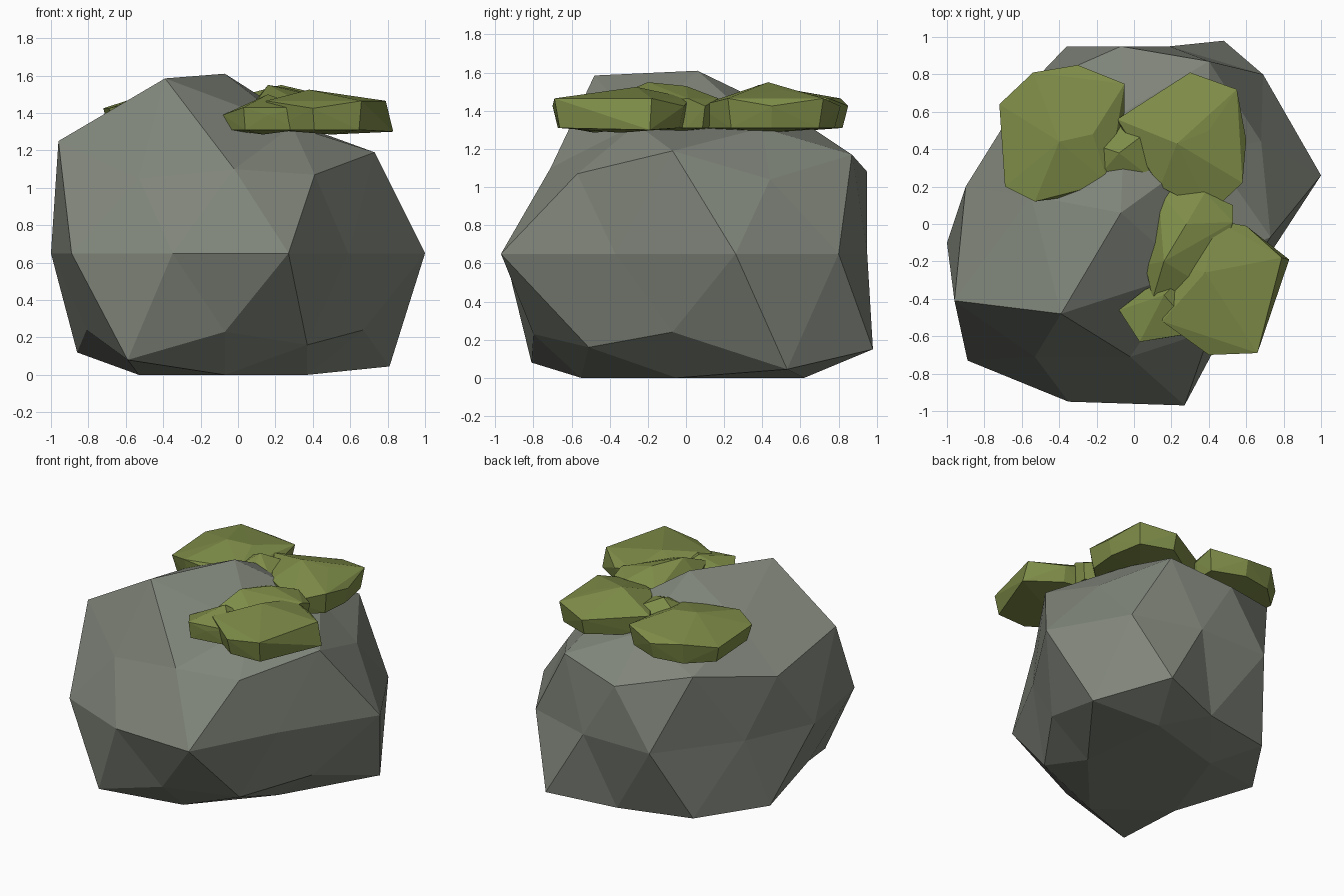
import bpy, bmesh
from mathutils import Vector

if "Cube" in bpy.data.objects:
    bpy.data.objects.remove(bpy.data.objects["Cube"])


def material(name, rgb):
    m = bpy.data.materials.new(name)
    m.diffuse_color = (*rgb, 1.0)
    m.use_nodes = True
    m.node_tree.nodes["Principled BSDF"].inputs["Base Color"].default_value = m.diffuse_color
    return m


STONE = material("grey stone", (0.215, 0.235, 0.195))
MOSS = material("moss green", (0.21, 0.265, 0.065))


def finish(bm, name, mat):
    bmesh.ops.recalc_face_normals(bm, faces=bm.faces[:])
    me = bpy.data.meshes.new(name)
    bm.to_mesh(me)
    bm.free()
    me.materials.append(mat)
    ob = bpy.data.objects.new(name, me)
    bpy.context.collection.objects.link(ob)
    return ob


# Boulder: stacked rings of a subdivided icosahedron, pushed out of shape
top = (-.07, .06, 1.61)
high = [(.29, -.26, 1.33), (.40, .40, 1.31), (-.05, .60, 1.35),
        (-.55, .15, 1.38), (-.39, -.48, 1.585)]
upper = [(.41, -.57, 1.07), (.73, -.07, 1.19), (.68, .44, 1.04), (.40, .87, 1.17),
         (-.07, .95, 1.08), (-.57, .73, 1.20), (-.90, .20, 1.09), (-.96, -.41, 1.25),
         (-.53, -.71, 1.05), (-.02, -.71, 1.10)]
middle = [(.59, -.37), (1, .26), (.69, .80), (.19, .95), (-.36, .95),
          (-.77, .40), (-1, -.10), (-.89, -.73), (-.35, -.95), (.27, -.97)]
lower = [(.37, -.51, .16), (.67, -.07, .24), (.81, .53, .045), (.48, .98, .15),
         (0, .82, .10), (-.55, .70, .12), (-.86, .23, .12), (-.81, -.30, .24),
         (-.59, -.81, .08), (-.07, -.80, .23)]
base = [(.37, -.05, 0), (.30, .62, 0), (-.30, .45, 0), (-.53, -.20, 0), (-.07, -.55, 0)]

bm = bmesh.new()
T, F = bm.verts.new(top), bm.verts.new((-.05, .05, 0))
H, U, L, B = [[bm.verts.new(p) for p in ring] for ring in (high, upper, lower, base)]
M = [bm.verts.new((x, y, .65)) for x, y in middle]


def cap(pole, inner, outer, shift):
    """Close a ten-sided ring through a five-sided ring to a pole."""
    for i in range(5):
        j = (i + 1) % 5
        a, b, c = [outer[(2 * i + shift + k) % 10] for k in range(3)]
        for tri in ((pole, inner[i], inner[j]), (inner[i], a, b),
                    (inner[i], b, inner[j]), (inner[j], b, c)):
            bm.faces.new(tri)


cap(T, H, U, 0)
cap(F, B, L, 1)
for k in range(10):
    n = (k + 1) % 10
    for ring in (U, L):
        bm.faces.new((ring[k], ring[n], M[k]))
        bm.faces.new((M[k], ring[n], M[n]))
finish(bm, "boulder", STONE)


# Moss clumps: faceted cushions with a wide rim, a smaller foot and a low peak
def moss(name, outline, peaks, rim=1.445, foot=1.31, shrink=.92):
    bm = bmesh.new()
    c = sum((Vector(p) for p in outline), Vector((0, 0))) / len(outline)
    for i, p in enumerate(outline):
        q = c + (Vector(p) - c) * shrink
        bm.verts.new((*p, rim + (.02 if i % 2 else -.02)))
        bm.verts.new((*q, foot))
    for p in peaks:
        bm.verts.new(p)
    bm.verts.new((*c, foot - .025))
    res = bmesh.ops.convex_hull(bm, input=bm.verts[:])
    loose = [v for v in bm.verts if not v.link_faces]
    bmesh.ops.delete(bm, geom=loose, context='VERTS')
    finish(bm, name, MOSS)


moss("moss_back_left",
     [(-.72, .64), (-.54, .81), (-.30, .85), (-.05, .75), (-.05, .60),
      (-.14, .22), (-.32, .15), (-.53, .12), (-.69, .20)],
     [(-.40, .44, 1.53), (-.22, .48, 1.52)])
moss("moss_back_right",
     [(.30, .81), (.55, .72), (.60, .45), (.58, .22), (.41, .06),
      (.14, .20), (-.02, .42), (-.09, .56)],
     [(.23, .43, 1.55), (.40, .50, 1.51)])
moss("moss_bridge",
     [(-.10, .54), (.08, .50), (.15, .20), (-.05, .22), (-.22, .22), (-.20, .42)],
     [(-.08, .38, 1.535)])
moss("moss_front",
     [(.60, -.01), (.79, -.18), (.73, -.45), (.66, -.69), (.40, -.70),
      (.15, -.52), (.22, -.22), (.44, .02)],
     [(.38, -.26, 1.525), (.52, -.20, 1.49), (.83, -.19, 1.30)])
moss("moss_link",
     [(.13, .18), (.38, .17), (.53, .10), (.53, .01), (.40, -.35),
      (.10, -.40), (.06, -.22)],
     [(.16, -.20, 1.55), (.28, .00, 1.53)])
moss("moss_tip",
     [(-.08, -.46), (.06, -.35), (.30, -.25), (.34, -.58), (.16, -.61), (.03, -.63)],
     [(.16, -.38, 1.50)], rim=1.41)
